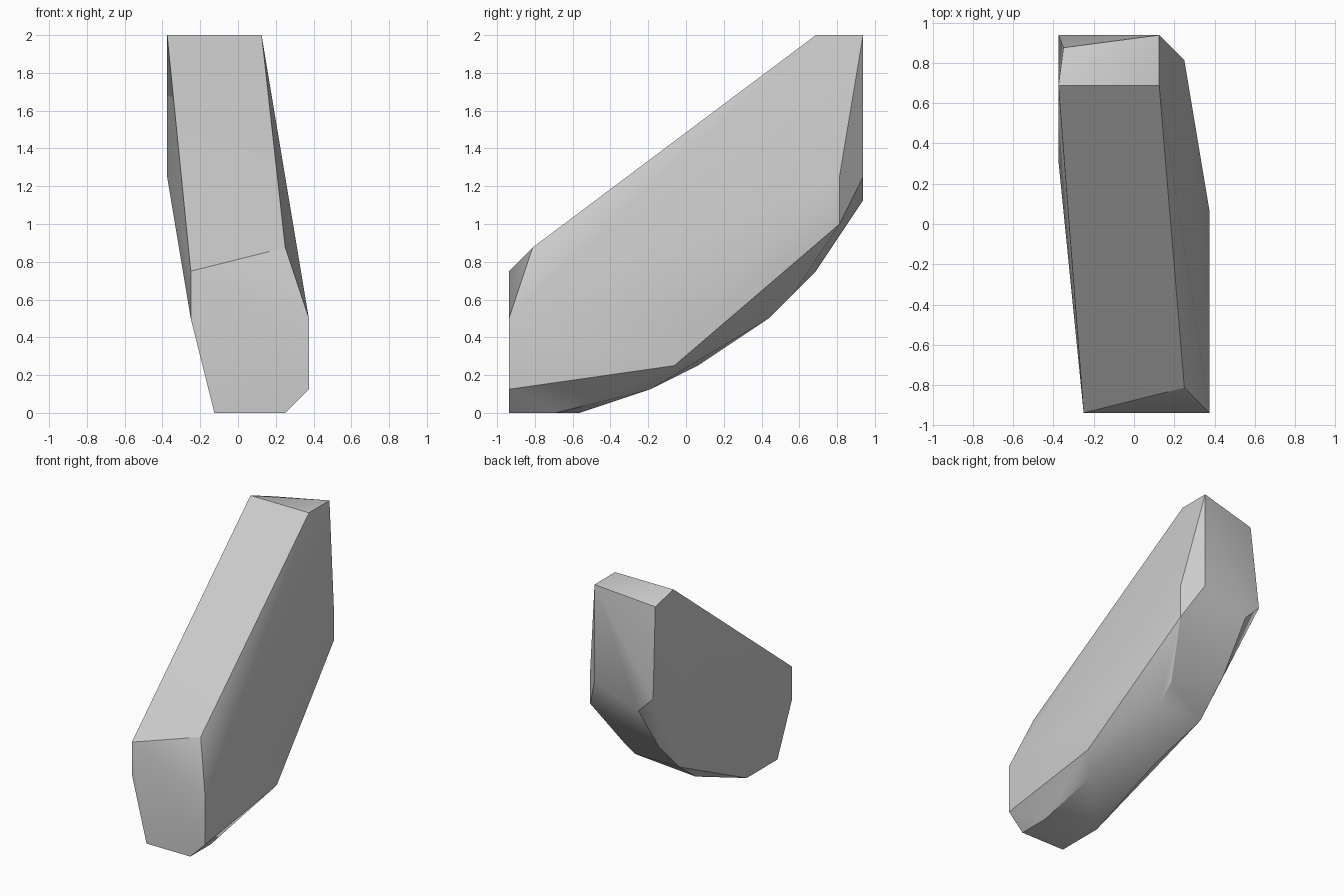
import bpy
import bmesh
from math import radians

default = bpy.data.objects.get("Cube")
if default:
    bpy.data.objects.remove(default, do_unlink=True)

GRID = 1 / 8  # the stone is carved on a coarse grid

# Corner points of each side, in grid steps
top_end = [(-3, 5, 16), (1, 5, 16), (1, 7, 16), (-2.8, 6.5, 15.45)]
back_face = [(-3, 7, 10), (-2, 7, 9), (1, 7, 10)]
front_face = [(-2, -8, 6), (-2, -8, 4), (-1, -8, 0), (2, -8, 0),
              (3, -8, 1), (3, -8, 4), (2, -7, 7)]
right_bulge = [(2, 6, 10), (2, 6, 8), (3, 0, 4), (3, -1, 2)]
left_bulge = [(-3, 2, 10)]
underside = [(-2, 5, 6), (-2, 3, 4), (1, 4, 5), (1, 3, 4),
             (-1, 0, 2), (2, -2, 1), (2, -6, 0), (-1, -5, 0)]


def make_material(name, colour):
    material = bpy.data.materials.new(name)
    material.use_nodes = True
    material.diffuse_color = colour
    shader = next(n for n in material.node_tree.nodes
                  if n.type == "BSDF_PRINCIPLED")
    shader.inputs["Base Color"].default_value = colour
    shader.inputs["Roughness"].default_value = 0.8
    return material


def make_hull(name, corners, material):
    """Wrap the corner points in one closed faceted skin."""
    bm = bmesh.new()
    for x, y, z in corners:
        bm.verts.new((x * GRID, (y + 0.5) * GRID, z * GRID))
    hull = bmesh.ops.convex_hull(bm, input=bm.verts)
    spare = {v for v in hull["geom_interior"] + hull["geom_unused"]
             if isinstance(v, bmesh.types.BMVert)}
    bmesh.ops.delete(bm, geom=list(spare), context="VERTS")
    # Merge triangles that lie in one plane into larger facets
    bmesh.ops.dissolve_limit(bm, angle_limit=radians(1),
                             verts=bm.verts, edges=bm.edges)
    bmesh.ops.recalc_face_normals(bm, faces=bm.faces)
    mesh = bpy.data.meshes.new(name)
    bm.to_mesh(mesh)
    bm.free()
    mesh.materials.append(material)
    obj = bpy.data.objects.new(name, mesh)
    bpy.context.collection.objects.link(obj)
    return obj


grey = make_material("stone grey", (0.6, 0.6, 0.6, 1))
stone = make_hull("leaning_stone",
                  top_end + back_face + front_face + right_bulge
                  + left_bulge + underside, grey)

# Soft shading over shallow facets, crisp main edges
bpy.ops.object.select_all(action="DESELECT")
stone.select_set(True)
bpy.context.view_layer.objects.active = stone
bpy.ops.object.shade_smooth_by_angle(angle=radians(30))
